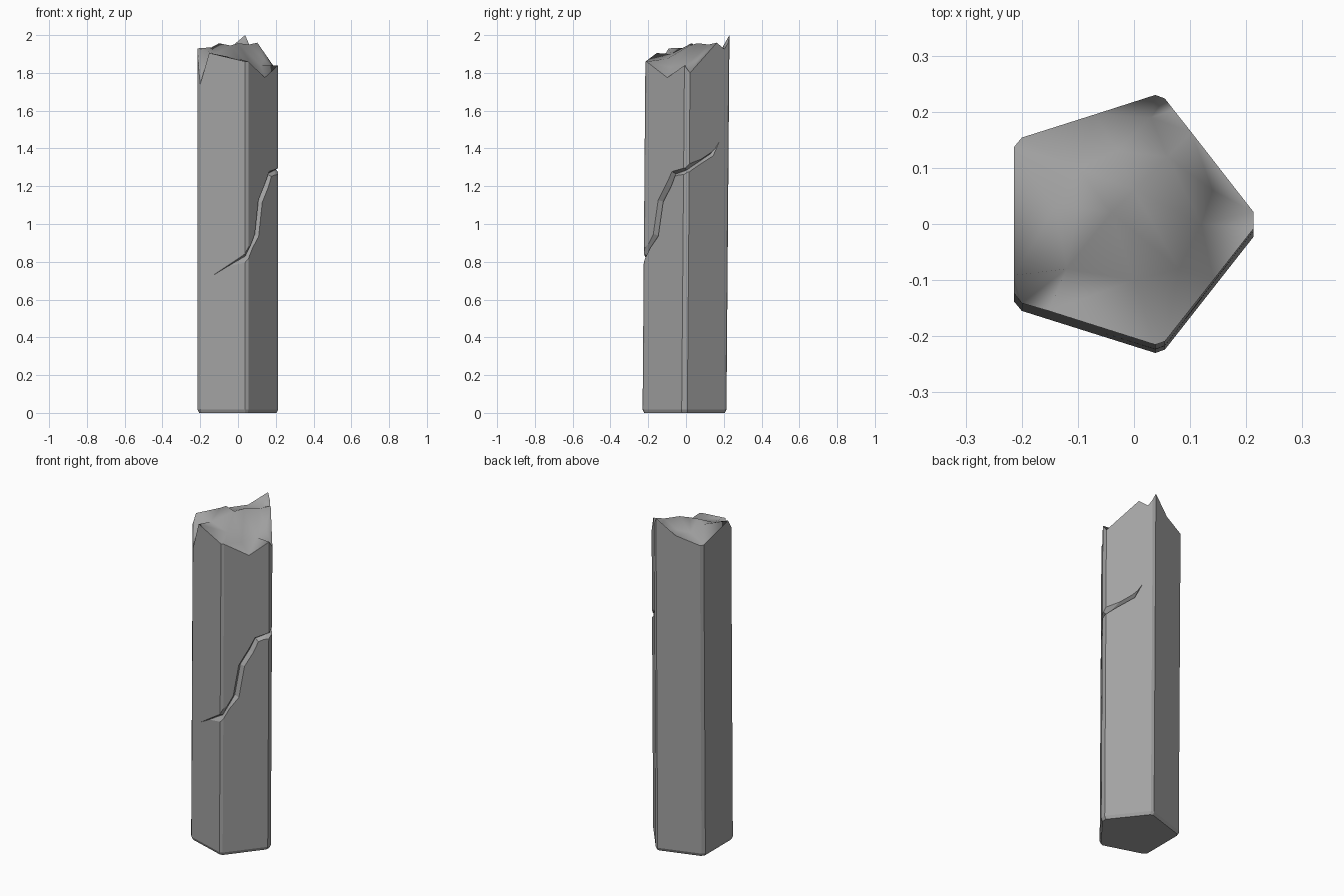
import bpy, bmesh
from mathutils import Vector
from mathutils.geometry import delaunay_2d_cdt

if "Cube" in bpy.data.objects:
    bpy.data.objects.remove(bpy.data.objects["Cube"], do_unlink=True)

stone = bpy.data.materials.new("grey stone")
stone.use_nodes = True
colour = (0.36, 0.36, 0.36, 1)
stone.diffuse_color = colour
bsdf = next(n for n in stone.node_tree.nodes if n.type == 'BSDF_PRINCIPLED')
bsdf.inputs["Base Color"].default_value = colour
bsdf.inputs["Roughness"].default_value = 0.8

# Five-sided cross-section with chamfered corners, mirrored front to back
half = [(0.213, 0.015), (0.055, 0.216), (0.038, 0.222), (-0.2, 0.147), (-0.214, 0.13)]
section = [Vector(p) for p in half] + [Vector((x, -y)) for x, y in reversed(half)]
section = section[-1:] + section[:-1]
COUNT = len(section)


def on_side(side, t, z, scale=1.0):
    """Point on a side of the slightly leaning pillar."""
    p = section[side].lerp(section[(side + 1) % COUNT], t) * scale
    return Vector((p.x, p.y + 0.008 * (z - 1), z))


def side_normal(side):
    d = section[(side + 1) % COUNT] - section[side]
    return Vector((d.y, -d.x, 0)).normalized()


def make_object(name, bm):
    bmesh.ops.recalc_face_normals(bm, faces=bm.faces)
    mesh = bpy.data.meshes.new(name)
    bm.to_mesh(mesh)
    bm.free()
    mesh.materials.append(stone)
    obj = bpy.data.objects.new(name, mesh)
    bpy.context.scene.collection.objects.link(obj)
    return obj


# Broken rim: (fraction along side, height) for each side
rim = [
    [(0, 1.84)],
    [(0, 1.80), (0.7, 1.96), (0.9, 1.925)],
    [(0, 1.96)],
    [(0, 2.0), (0.45, 1.91)],
    [(0, 1.87)],
    [(0, 1.87), (0.88, 1.93)],
    [(0, 1.88)],
    [(0, 1.74), (0.2, 1.905)],
    [(0, 1.86)],
    [(0, 1.86), (0.55, 1.775)],
]
# Ridge and slopes inside the broken top
rubble = [
    (-0.14, 0.03, 1.935), (-0.1, 0.03, 1.957), (-0.04, 0.02, 1.945), (0.0, 0.06, 1.957),
    (0.06, 0.12, 1.95), (0.03, 0.19, 1.93), (-0.1, 0.1, 1.90), (-0.03, 0.13, 1.91),
    (-0.12, -0.08, 1.90), (0.0, -0.1, 1.875), (0.08, -0.08, 1.83), (0.12, 0.0, 1.84),
    (0.14, 0.06, 1.87),
]

# Pillar shaft
bm = bmesh.new()
foot = [bm.verts.new(on_side(k, 0, 0, 0.96)) for k in range(COUNT)]
base = [bm.verts.new(on_side(k, 0, 0.018)) for k in range(COUNT)]
tops = [[bm.verts.new(on_side(k, t, z)) for t, z in rim[k]] for k in range(COUNT)]
bm.faces.new(foot)
for k in range(COUNT):
    n = (k + 1) % COUNT
    bm.faces.new([foot[k], foot[n], base[n], base[k]])
    bm.faces.new([base[k], base[n], tops[n][0]] + tops[k][::-1])

# Broken top surface
rim_verts = [v for side in tops for v in side]
top_verts = rim_verts + [bm.verts.new(p) for p in rubble]
R = len(rim_verts)
loop = [(i, (i + 1) % R) for i in range(R)]
result = delaunay_2d_cdt([v.co.xy for v in top_verts], loop, [], 1, 1e-6)
faces, origins = result[2], result[3]
for f in faces:
    face = bm.faces.new([top_verts[origins[i][0]] for i in f])
    face.smooth = True
pillar = make_object("broken_pillar", bm)

# Crack cutter: V-shaped groove swept round three sides (side, fraction, height, width)
path = [
    (7, 0.3, 0.73, 0.001), (8, 0.5, 0.83, 0.019), (9, 0.28, 0.94, 0.02),
    (9, 0.4, 1.12, 0.02), (9, 0.6, 1.2, 0.02), (9, 0.73, 1.265, 0.019),
    (0, 0.5, 1.285, 0.016), (1, 0.6, 1.37, 0.015), (1, 0.78, 1.435, 0.001),
]
points = [on_side(s, t, z) for s, t, z, w in path]
bm = bmesh.new()
rings = []
for i, (s, t, z, w) in enumerate(path):
    n = side_normal(s)
    along = points[min(i + 1, len(path) - 1)] - points[max(i - 1, 0)]
    across = n.cross(along).normalized()
    outer = points[i] + n * 0.02
    corners = (outer + across * w * 1.6, outer - across * w * 1.6, points[i] - n * w * 1.2)
    rings.append([bm.verts.new(c) for c in corners])
for a, b in zip(rings, rings[1:]):
    for j in range(3):
        m = (j + 1) % 3
        bm.faces.new([a[j], a[m], b[m]])
        bm.faces.new([a[j], b[m], b[j]])
bm.faces.new(rings[0])
bm.faces.new(rings[-1])
cutter = make_object("crack_cutter", bm)
cutter.hide_render = True

# Carve the crack, then drop the cutter
cut = pillar.modifiers.new("crack", 'BOOLEAN')
cut.operation = 'DIFFERENCE'
cut.solver = 'EXACT'
cut.object = cutter
bpy.context.view_layer.objects.active = pillar
bpy.ops.object.modifier_apply(modifier=cut.name)
bpy.data.objects.remove(cutter, do_unlink=True)
